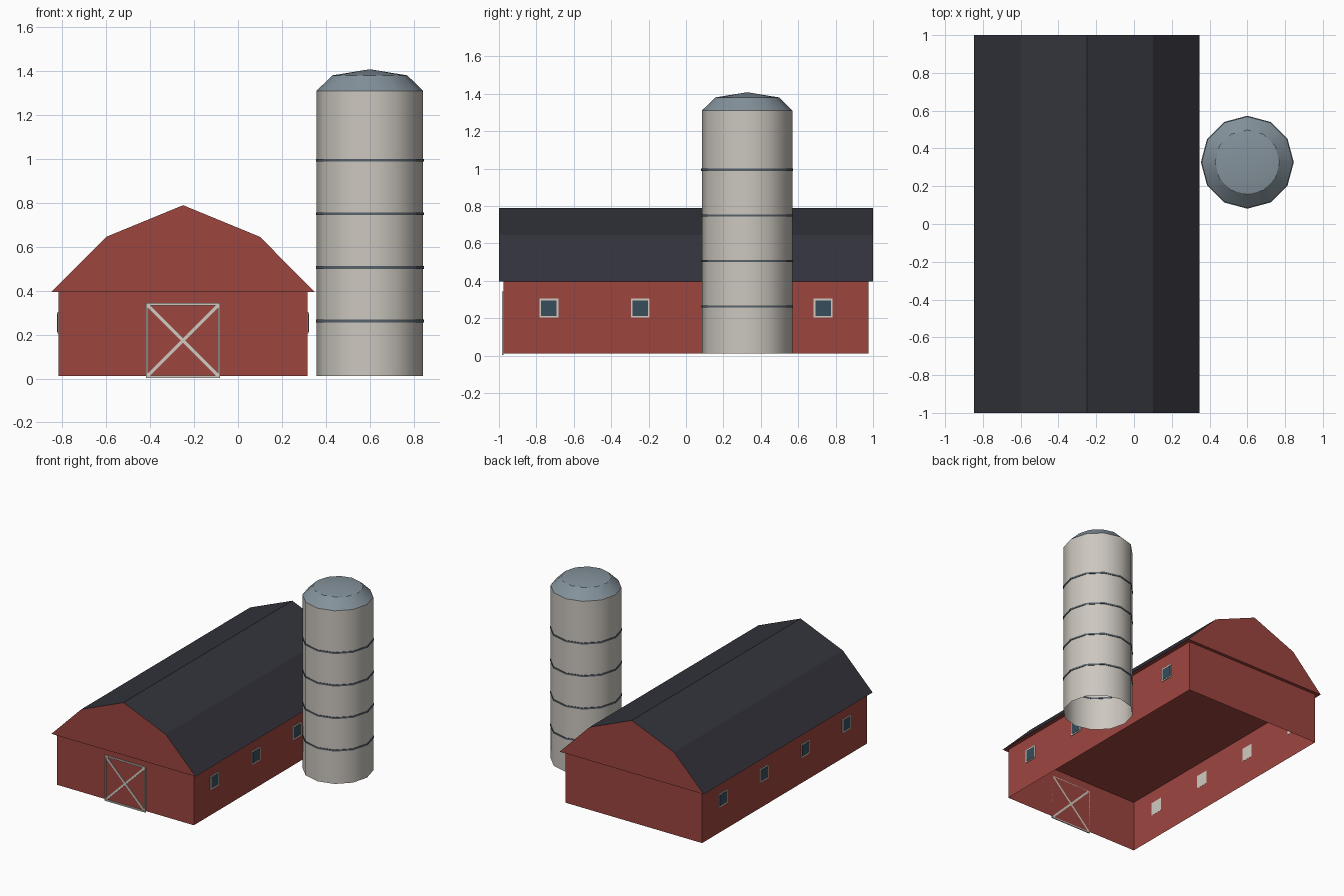
import bpy, bmesh, math
from mathutils import Matrix, Vector

if "Cube" in bpy.data.objects:
    bpy.data.objects.remove(bpy.data.objects["Cube"])


def material(name, rgb):
    """Flat colour given as 0-255 sRGB, stored as linear."""
    lin = [((c / 255 + 0.055) / 1.055) ** 2.4 for c in rgb]
    m = bpy.data.materials.new(name)
    m.diffuse_color = (*lin, 1)
    m.use_nodes = True
    m.node_tree.nodes["Principled BSDF"].inputs["Base Color"].default_value = m.diffuse_color
    return m


RED = material("barn red", (158, 69, 63))
ROOF = material("dark slate", (51, 51, 60))
SILO = material("pale concrete", (204, 199, 191))
DOME = material("blue grey metal", (132, 146, 155))
BAND = material("dark steel", (88, 99, 107))
TRIM = material("off white trim", (208, 202, 192))
GLASS = material("dark glass", (55, 77, 92))


def make(name, bm, *mats, smooth=False):
    me = bpy.data.meshes.new(name)
    bm.to_mesh(me)
    bm.free()
    ob = bpy.data.objects.new(name, me)
    bpy.context.collection.objects.link(ob)
    for m in mats:
        me.materials.append(m)
    if smooth:
        bpy.ops.object.select_all(action='DESELECT')
        ob.select_set(True)
        bpy.context.view_layer.objects.active = ob
        bpy.ops.object.shade_smooth_by_angle(angle=math.radians(32))
    return ob


def add_box(bm, centre, size, turn=0.0):
    """Box, optionally turned about the y axis."""
    mat = (Matrix.Translation(centre) @ Matrix.Rotation(turn, 4, 'Y')
           @ Matrix.Diagonal((*size, 1)))
    return bmesh.ops.create_cube(bm, size=1, matrix=mat)["verts"]


def lathe(name, profile, mat, centre, sides=12, closed=False):
    """Faceted turned shape from (radius, z) points; radius 0 makes a tip."""
    bm = bmesh.new()
    rings = []
    for r, z in profile:
        count = sides if r > 0 else 1
        rings.append([bm.verts.new((centre[0] + r * math.cos(math.tau * i / sides),
                                    centre[1] + r * math.sin(math.tau * i / sides), z))
                      for i in range(count)])
    pairs = list(zip(rings, rings[1:]))
    if closed:
        pairs.append((rings[-1], rings[0]))
    for a, b in pairs:
        for i in range(sides):
            j = (i + 1) % sides
            if len(b) == 1:
                bm.faces.new((a[i], a[j], b[0]))
            else:
                bm.faces.new((a[i], a[j], b[j], b[i]))
    return make(name, bm, mat, smooth=True)


# Barn dimensions
BX, BASE, EAVE = -0.25, 0.012, 0.395
HALF_W, HALF_L = 0.567, 0.976

# Walls, open at the bottom and top
bm = bmesh.new()
add_box(bm, (BX, 0, (BASE + EAVE) / 2), (2 * HALF_W, 2 * HALF_L, EAVE - BASE))
bm.normal_update()
bmesh.ops.delete(bm, geom=[f for f in bm.faces if abs(f.normal.z) > 0.9], context='FACES')
make("barn_walls", bm, RED)

# Gambrel roof block: dark slopes, red gables and soffit
half = [(0.598, EAVE), (0.35, 0.645)]
profile = half + [(0, 0.789)] + [(-x, z) for x, z in reversed(half)]
bm = bmesh.new()
gable = bm.faces.new([bm.verts.new((BX + x, -1, z)) for x, z in profile])
ext = bmesh.ops.extrude_face_region(bm, geom=[gable], use_keep_orig=True)["geom"]
bmesh.ops.translate(bm, verts=[v for v in ext if isinstance(v, bmesh.types.BMVert)],
                    vec=(0, 2, 0))
bmesh.ops.recalc_face_normals(bm, faces=bm.faces)
for f in bm.faces:
    f.material_index = 1 if f.normal.z > 0.1 else 0
make("gambrel_roof", bm, RED, ROOF)

# Barn door trim: square frame with a cross
bm = bmesh.new()
x0, x1, z0, z1, w = -0.419, -0.081, 0.003, 0.343, 0.01
cx, cz, dy = (x0 + x1) / 2, (z0 + z1) / 2, -HALF_L - 0.004
for x in (x0 + w / 2, x1 - w / 2):
    add_box(bm, (x, dy, cz), (w, 0.008, z1 - z0))
for z in (z0 + w / 2, z1 - w / 2):
    add_box(bm, (cx, dy, z), (x1 - x0 - 2 * w, 0.008, w))
for s in (-1, 1):
    add_box(bm, (cx, dy + 0.001, cz), (0.45, 0.006, 0.014), s * math.pi / 4)
make("door_trim", bm, TRIM)

# Four windows along each long wall
frames, panes = bmesh.new(), bmesh.new()
for side in (-1, 1):
    for y in (-0.733, -0.244, 0.244, 0.733):
        wall = BX + side * HALF_W
        add_box(frames, (wall + side * 0.002, y, 0.254), (0.006, 0.1, 0.1))
        add_box(panes, (wall + side * 0.004, y, 0.254), (0.006, 0.083, 0.083))
make("window_frames", frames, TRIM)
make("window_panes", panes, GLASS)

# Silo: open tube, faceted cap and four hoops
C, R = (0.6, 0.327), 0.242
lathe("silo_tube", [(R, BASE), (R, 1.31)], SILO, C)
lathe("silo_cap", [(R, 1.31), (0.171, 1.38), (0, 1.408)], DOME, C)
for i in range(4):
    z = 0.262 + i * 0.2437
    lathe(f"silo_hoop_{i + 1}",
          [(R - 0.003, z - 0.006), (R + 0.004, z - 0.006),
           (R + 0.004, z + 0.006), (R - 0.003, z + 0.006)], BAND, C, closed=True)
